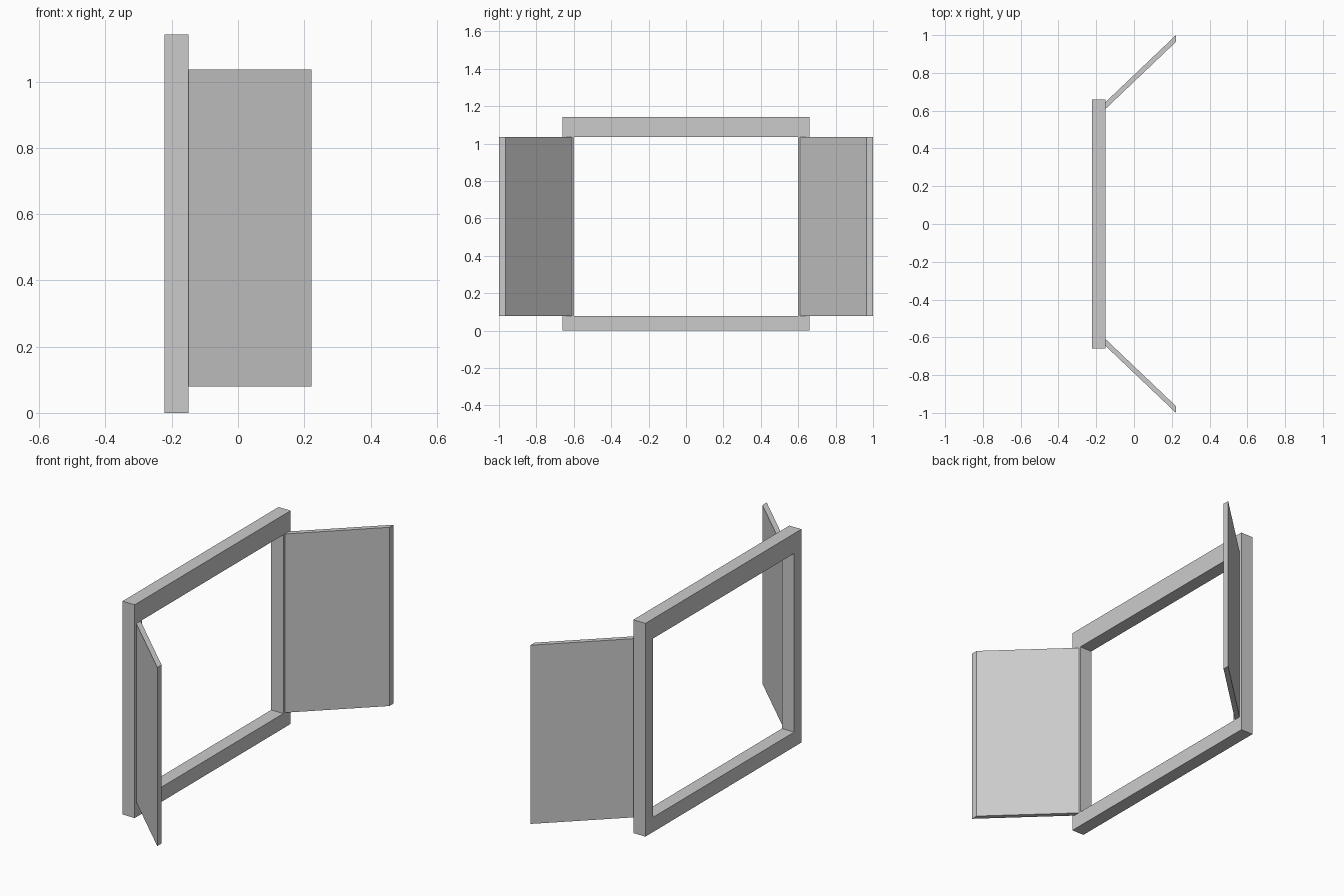
import bpy, bmesh

if "Cube" in bpy.data.objects:
    bpy.data.objects.remove(bpy.data.objects["Cube"])

X_BACK, X_FACE, X_TIP = -0.222, -0.15, 0.222
Z_LOW, Z_HIGH, Z_TOP = 0.079, 1.036, 1.142


def finish(name, bm):
    bmesh.ops.recalc_face_normals(bm, faces=bm.faces[:])
    mesh = bpy.data.meshes.new(name)
    bm.to_mesh(mesh)
    bm.free()
    obj = bpy.data.objects.new(name, mesh)
    bpy.context.collection.objects.link(obj)
    return obj


def extrude(bm, faces, vec):
    geom = bmesh.ops.extrude_face_region(bm, geom=faces)["geom"]
    moved = [g for g in geom if isinstance(g, bmesh.types.BMVert)]
    bmesh.ops.translate(bm, verts=moved, vec=vec)


def rectangle(bm, half_width, z0, z1):
    corners = [(-half_width, z0), (half_width, z0), (half_width, z1), (-half_width, z1)]
    return [bm.verts.new((X_BACK, y, z)) for y, z in corners]


# Window frame: mitred ring extruded towards the shutters
bm = bmesh.new()
outer = rectangle(bm, 0.66, 0, Z_TOP)
inner = rectangle(bm, 0.598, Z_LOW, Z_HIGH)
ring = [bm.faces.new((outer[i], outer[(i + 1) % 4], inner[(i + 1) % 4], inner[i]))
        for i in range(4)]
extrude(bm, ring, (X_FACE - X_BACK, 0, 0))
# Corner seams are flat, so merge them away
finish("window_frame", bm)

# Open shutters: slanted panels, mirrored across y
for name, side in (("left_shutter", -1), ("right_shutter", 1)):
    bm = bmesh.new()
    plan = [(X_FACE, 0.61), (X_TIP, 0.964), (X_TIP, 1.0), (X_FACE, 0.646)]
    base = bm.faces.new([bm.verts.new((x, side * y, Z_LOW)) for x, y in plan])
    extrude(bm, [base], (0, 0, Z_HIGH - Z_LOW))
    finish(name, bm)
